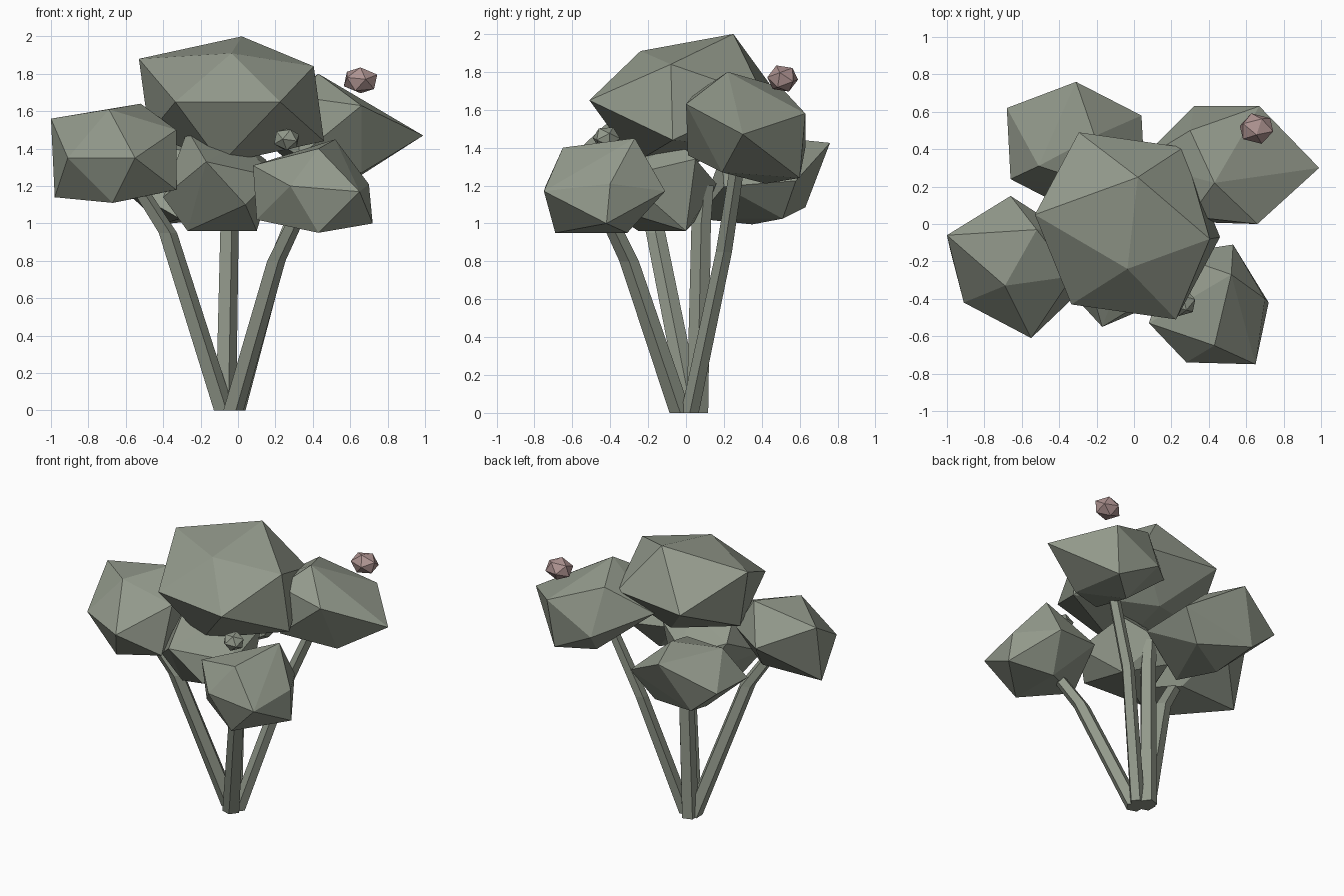
import bpy, bmesh, math
from mathutils import Vector, Matrix

cube = bpy.data.objects.get("Cube")
if cube:
    bpy.data.objects.remove(cube, do_unlink=True)


def make_material(name, color):
    mat = bpy.data.materials.new(name)
    mat.use_nodes = True
    mat.diffuse_color = color
    mat.node_tree.nodes["Principled BSDF"].inputs["Base Color"].default_value = color
    return mat


green = make_material("sage green", (0.29, 0.32, 0.26, 1))
pink = make_material("dusty pink", (0.42, 0.29, 0.28, 1))


def finish(bm, name, material):
    bmesh.ops.recalc_face_normals(bm, faces=bm.faces)
    mesh = bpy.data.meshes.new(name)
    bm.to_mesh(mesh)
    bm.free()
    mesh.materials.append(material)
    obj = bpy.data.objects.new(name, mesh)
    bpy.context.scene.collection.objects.link(obj)
    return obj


def both_sides(center, *offsets):
    """Corners of an even lump: each offset and its opposite through the center."""
    return [Vector(center) + s * Vector(o) for o in offsets for s in (1, -1)]


def clump(name, corners):
    """Faceted lump of leaves wrapped around its corners."""
    bm = bmesh.new()
    for corner in corners:
        bm.verts.new(corner)
    bmesh.ops.convex_hull(bm, input=bm.verts)
    return finish(bm, name, green)


def bud(name, center, size, tilt, material):
    """Small tilted icosahedron."""
    bm = bmesh.new()
    place = Matrix.LocRotScale(Vector(center), None, Vector(size)) @ Matrix.Rotation(tilt, 4, "X")
    bmesh.ops.create_icosphere(bm, subdivisions=1, radius=0.5, matrix=place)
    return finish(bm, name, material)


def stem(name, path, radius=0.06, sides=5):
    """Tapered low-poly stem through the points of a path."""
    bm = bmesh.new()
    rings = []
    for k, p in enumerate(path):
        r = radius * (1 - 0.1 * k)
        angles = [math.tau * i / sides for i in range(sides)]
        rings.append([bm.verts.new(Vector(p) + Vector((r * math.cos(t), r * math.sin(t), 0)))
                      for t in angles])
    for low, high in zip(rings, rings[1:]):
        for i in range(sides):
            j = (i + 1) % sides
            bm.faces.new((low[i], low[j], high[j], high[i]))
    bm.faces.new(rings[0])
    bm.faces.new(rings[-1])
    return finish(bm, name, green)


# Even foliage lumps
clump("top_foliage", both_sides(
    (-0.035, -0.01, 1.66),
    (0.055, 0.26, 0.34), (0, -0.23, 0.25), (-0.495, 0.06, 0.22),
    (0.44, -0.07, 0.18), (-0.3, -0.42, -0.01), (0.26, -0.5, -0.01)))
clump("back_foliage", both_sides(
    (-0.31, 0.41, 1.225),
    (0, 0.35, 0.2), (-0.37, 0.21, 0.03), (0.35, 0.17, 0),
    (-0.17, 0.22, -0.14), (0.2, 0.1, -0.2), (-0.1, -0.06, -0.23)))

# Uneven foliage lumps, listed from top to bottom
clump("right_foliage", [
    (-0.52, -0.03, 1.64), (-0.69, -0.33, 1.61), (-1, -0.06, 1.56), (-0.33, -0.28, 1.5),
    (-0.38, -0.03, 1.41), (-0.66, 0.15, 1.4), (-0.91, -0.42, 1.35), (-0.55, -0.61, 1.35),
    (-0.33, -0.4, 1.18), (-0.98, -0.15, 1.14), (-0.52, -0.13, 1.14), (-0.67, -0.43, 1.11)])
clump("left_foliage", [
    (0.43, 0.22, 1.8), (0.3, 0.5, 1.72), (0.3, 0.04, 1.68), (0.66, 0, 1.63),
    (0.67, 0.63, 1.58), (0.02, 0.33, 1.54), (0.99, 0.3, 1.47), (0.32, 0.63, 1.4),
    (0.33, 0.01, 1.36), (0.66, 0.19, 1.27), (0.63, 0.6, 1.24), (0.42, 0.42, 1.21)])
clump("front_left_foliage", [
    (0.52, -0.27, 1.45), (0.43, -0.65, 1.4), (0.08, -0.53, 1.31), (0.7, -0.4, 1.21),
    (0.28, -0.74, 1.2), (0.2, -0.16, 1.2), (0.65, -0.75, 1.17), (0.53, -0.11, 1.17),
    (0.1, -0.5, 1.02), (0.72, -0.42, 1), (0.43, -0.69, 0.95), (0.43, -0.31, 0.95)])
clump("front_foliage", [
    (-0.27, -0.2, 1.5), (0.02, -0.05, 1.44), (0.15, 0.05, 1.34), (-0.17, -0.55, 1.33),
    (-0.34, 0.02, 1.3), (0.19, -0.33, 1.25), (-0.09, 0.16, 1.21), (-0.4, -0.3, 1.14),
    (0.04, -0.46, 1.1), (-0.2, 0.11, 1.08), (-0.27, -0.25, 0.96), (0.1, 0, 0.96)])

# Small buds
bud("pink_bud", (0.655, 0.51, 1.765), (0.2, 0.17, 0.15), 0.4, pink)
bud("green_bud", (0.26, -0.42, 1.45), (0.15, 0.15, 0.13), -0.5, green)

# Stems
stem("right_stem", [(-0.08, 0.03, 0), (-0.38, -0.16, 0.95), (-0.54, -0.22, 1.2)])
stem("left_stem", [(-0.01, 0.02, 0), (0.22, 0.2, 0.85), (0.4, 0.27, 1.3)], 0.05)
stem("front_left_stem", [(-0.03, -0.03, 0), (0.2, -0.3, 0.8), (0.32, -0.42, 1.05)])
stem("middle_stem", [(-0.07, 0.06, 0), (-0.05, 0.08, 1), (-0.05, 0.1, 1.2)])
